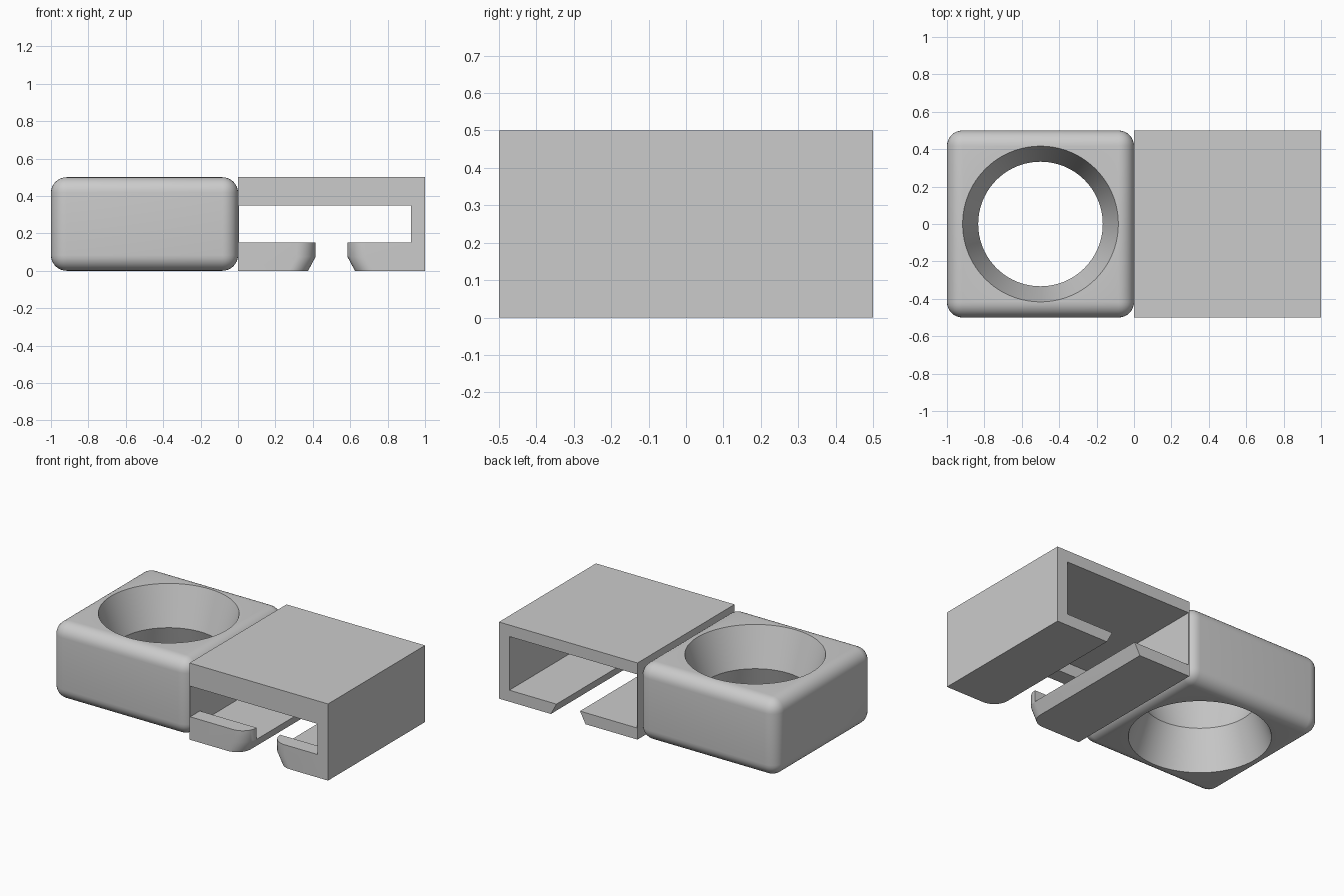
import bpy, bmesh, math
from mathutils import Vector

cube = bpy.data.objects.get("Cube")
if cube:
    bpy.data.objects.remove(cube, do_unlink=True)

grey = bpy.data.materials.new("plain_grey")
grey.use_nodes = True
grey.diffuse_color = (0.6, 0.6, 0.6, 1)
grey.node_tree.nodes["Principled BSDF"].inputs["Base Color"].default_value = (0.6, 0.6, 0.6, 1)


def add_object(name, bm):
    bmesh.ops.recalc_face_normals(bm, faces=bm.faces)
    mesh = bpy.data.meshes.new(name)
    bm.to_mesh(mesh)
    bm.free()
    obj = bpy.data.objects.new(name, mesh)
    bpy.context.collection.objects.link(obj)
    mesh.materials.append(grey)
    return obj


def box(name, low, high):
    bm = bmesh.new()
    bmesh.ops.create_cube(bm, size=1)
    low, high = Vector(low), Vector(high)
    for v in bm.verts:
        v.co = (low + high) / 2 + v.co * (high - low)
    return add_object(name, bm)


def loft(name, rings):
    """Closed solid through rings of points."""
    bm = bmesh.new()
    loops = [[bm.verts.new(p) for p in ring] for ring in rings]
    for a, b in zip(loops, loops[1:]):
        for i in range(len(a)):
            j = (i + 1) % len(a)
            bm.faces.new((a[i], a[j], b[j], b[i]))
    bm.faces.new(loops[0])
    bm.faces.new(loops[-1])
    return add_object(name, bm)


def activate(obj):
    bpy.ops.object.select_all(action='DESELECT')
    obj.select_set(True)
    bpy.context.view_layer.objects.active = obj


def apply_all(obj):
    activate(obj)
    for m in list(obj.modifiers):
        bpy.ops.object.modifier_apply(modifier=m.name)


def cut(obj, cutter):
    m = obj.modifiers.new("cut", 'BOOLEAN')
    m.operation = 'DIFFERENCE'
    m.solver = 'EXACT'
    m.object = cutter
    apply_all(obj)
    bpy.data.objects.remove(cutter, do_unlink=True)


# Rounded block with an hourglass hole
ring_block = box("ring_block", (-1, -0.5, 0), (0, 0.5, 0.5))
bevel = ring_block.modifiers.new("round", 'BEVEL')
bevel.width = 0.083
bevel.segments = 8
apply_all(ring_block)


def circle(radius, z, sides=96):
    turn = math.tau / sides
    return [(-0.5 + radius * math.cos(i * turn), radius * math.sin(i * turn), z)
            for i in range(sides)]


cut(ring_block, loft("hole_cutter",
                     [circle(0.433, -0.05), circle(0.333, 0.25), circle(0.433, 0.55)]))

# Clip housing: deep cavity open to the back, narrower opening in the front plate
clip_housing = box("clip_housing", (0, -0.5, 0), (1, 0.5, 0.5))
cut(clip_housing, box("cavity_cutter", (0.005, -0.4, 0.075), (0.925, 0.6, 0.425)))
cut(clip_housing, box("opening_cutter", (0.005, -0.6, 0.15), (0.925, -0.3, 0.35)))


# Slot through the floor, tapered below and flared at the front
def slot_outline(half, z, flare=0.1, steps=10):
    side = [(half, 0.6)]
    for i in range(steps + 1):
        a = i / steps * math.pi / 2
        side.append((half + flare - flare * math.cos(a), -0.5 + flare - flare * math.sin(a)))
    side.append((half + flare, -0.6))
    left = [(0.5 + x, y, z) for x, y in side]
    right = [(0.5 - x, y, z) for x, y in reversed(side)]
    return left + right


cut(clip_housing, loft("slot_cutter",
                       [slot_outline(0.165, -0.075), slot_outline(0.085, 0.075),
                        slot_outline(0.085, 0.25)]))

# Smooth curves, crisp edges
for part in (ring_block, clip_housing):
    activate(part)
    bpy.ops.object.shade_smooth_by_angle(angle=math.radians(25))
